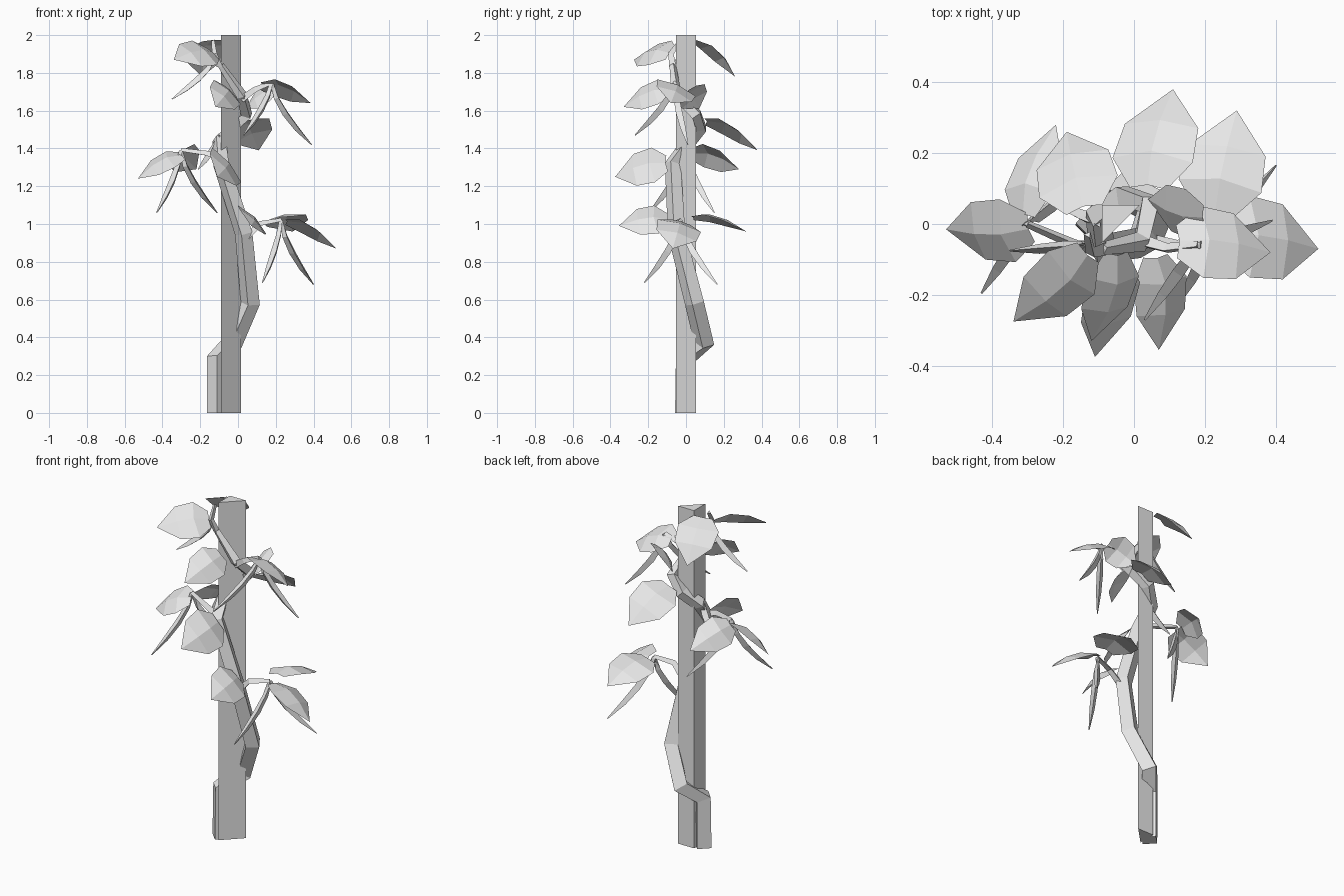
import bpy, math
from mathutils import Vector, Matrix

grey = bpy.data.materials.new("light grey")
grey.diffuse_color = (0.8, 0.8, 0.8, 1)


def make(name, verts, faces):
    me = bpy.data.meshes.new(name)
    me.from_pydata([tuple(v) for v in verts], [], faces)
    me.materials.append(grey)
    ob = bpy.data.objects.new(name, me)
    bpy.context.collection.objects.link(ob)
    return ob


def tube(name, pts, radii, sides=3):
    """Sweep a low-poly section along a path."""
    pts = [Vector(p) for p in pts]
    verts, faces, n = [], [], len(pts)
    ref = None
    for i, p in enumerate(pts):
        t = (pts[min(i + 1, n - 1)] - pts[max(i - 1, 0)]).normalized()
        if i == 0 and abs(t.z) > 0.8:
            t = Vector((0, 0, 1))
        if ref is None:
            ref = Vector((-1, 0, 0)) if abs(t.x) < 0.8 else Vector((0, 0, 1))
        ref = (ref - t * ref.dot(t)).normalized()
        side = t.cross(ref)
        for k in range(sides):
            a = 2 * math.pi * k / sides
            verts.append(p + (ref * math.cos(a) + side * math.sin(a)) * radii[i])
    for i in range(n - 1):
        for k in range(sides):
            a, b = i * sides + k, i * sides + (k + 1) % sides
            faces.append((a, b, b + sides, a + sides))
    faces.append(tuple(reversed(range(sides))))
    faces.append(tuple(range((n - 1) * sides, n * sides)))
    return make(name, verts, faces)


def leaf(name, base, tip, width, roll):
    """Heart-like drooping leaf with a raised midrib, banked down to its left."""
    base, tip = Vector(base), Vector(tip)
    d = tip - base
    side = d.cross(Vector((0, 0, 1))).normalized()
    side = Matrix.Rotation(math.radians(-roll), 3, d) @ side
    up = side.cross(d).normalized()
    L = d.length
    # fraction along, half width, height of the edge
    rows = [(0.0, 0.22, 0.0), (0.25, 0.48, 0.06), (0.6, 0.44, 0.05)]
    mids = [(0.02, 0.03), (0.3, 0.14), (0.62, 0.12)]
    verts, faces = [], []
    for (f, w, h), (fm, hm) in zip(rows, mids):
        c = base + d * f + up * (h * L)
        verts += [c - side * w * width, base + d * fm + up * (hm * L), c + side * w * width]
    verts.append(tip)
    for i in (0, 3):
        faces += [(i + 1, i + 4, i + 3, i), (i + 2, i + 5, i + 4, i + 1)]
    faces += [(9, 6, 7), (9, 7, 8)]
    return make(name, verts, faces)


def strand(name, a, tip):
    """Thin young leaf that hangs down, then flares outward to a point."""
    a, tip = Vector(a), Vector(tip)
    pts = []
    for f in (0, 0.25, 0.5, 0.75, 1):
        h = f ** 1.5
        pts.append(Vector((a.x + (tip.x - a.x) * h, a.y + (tip.y - a.y) * h,
                           a.z + (tip.z - a.z) * f)))
    tube(name, pts, [0.012, 0.017, 0.020, 0.016, 0.003])


# Support post: right-angled triangular prism
tri = [(-0.09, -0.053), (0.015, 0.053), (-0.09, 0.053)]
make("post", [(x, y, z) for z in (0, 2) for x, y in tri],
     [(0, 2, 1), (3, 4, 5), (0, 1, 4, 3), (1, 2, 5, 4), (2, 0, 3, 5)])

# Main stem winding around the post
tube("stem",
     [(-0.11, -0.003, 0), (-0.11, 0.0, 0.29), (-0.03, 0.095, 0.37), (0.065, 0.045, 0.58),
      (0.03, -0.05, 0.95), (-0.09, -0.07, 1.32), (-0.10, 0.02, 1.44), (-0.03, 0.08, 1.51),
      (0.045, 0.055, 1.58), (0.02, -0.05, 1.68), (-0.09, -0.07, 1.84)],
     [0.055, 0.055, 0.055, 0.052, 0.048, 0.044, 0.04, 0.036, 0.036, 0.03, 0.018], 4)

# Leaf stalks
stalks = [
    [(0.05, -0.05, 0.93), (0.12, -0.06, 1.0), (0.23, -0.03, 1.02)],
    [(-0.09, -0.07, 1.34), (-0.16, -0.06, 1.37), (-0.30, 0.0, 1.39)],
    [(0.02, -0.05, 1.66), (0.09, -0.07, 1.71), (0.18, -0.06, 1.75)],
    [(-0.09, -0.07, 1.83), (-0.12, -0.08, 1.90), (-0.13, -0.03, 1.97)],
]
for i, p in enumerate(stalks):
    tube(f"stalk_{i + 1}", p, [0.022, 0.017, 0.012])

# Broad leaves: base, tip, width, bank angle
leaves = [
    ((0.04, 0.10, 1.54), (0.11, 0.38, 1.39), 0.25, 22),
    ((0.23, 0.03, 1.03), (0.29, 0.32, 0.96), 0.25, 10),
    ((0.25, -0.03, 1.01), (0.52, -0.07, 0.87), 0.25, 18),
    ((0.12, -0.05, 1.73), (0.385, -0.08, 1.64), 0.23, 25),
    ((0.20, 0.02, 1.71), (0.04, 0.07, 1.61), 0.18, 40),
    ((0.06, -0.09, 1.02), (0.07, -0.355, 0.99), 0.22, 45),
    ((-0.06, -0.10, 1.32), (-0.11, -0.375, 1.25), 0.25, 52),
    ((-0.05, -0.08, 1.71), (-0.12, -0.33, 1.62), 0.20, 45),
    ((-0.13, -0.08, 1.90), (-0.34, -0.275, 1.87), 0.23, 36),
    ((-0.14, 0.04, 1.97), (-0.19, 0.26, 1.78), 0.24, 5),
    ((-0.29, -0.01, 1.36), (-0.53, -0.015, 1.24), 0.21, 28),
    ((-0.31, 0.02, 1.37), (-0.22, 0.28, 1.29), 0.19, 45),
]
for i, (b, t, w, r) in enumerate(leaves):
    leaf(f"leaf_{i + 1}", b, t, w, r)

# Hanging strands: start, tip
strands = [
    ((0.23, -0.03, 1.02), (0.40, 0.165, 0.68)),
    ((0.23, -0.03, 1.02), (0.13, -0.22, 0.69)),
    ((0.18, -0.06, 1.75), (0.39, 0.01, 1.42)),
    ((0.18, -0.06, 1.75), (0.03, -0.27, 1.47)),
    ((-0.30, 0.0, 1.39), (-0.43, -0.195, 1.06)),
    ((-0.30, 0.0, 1.39), (-0.11, 0.15, 1.06)),
    ((-0.13, -0.06, 1.87), (-0.35, -0.075, 1.66)),
    ((-0.10, 0.0, 1.47), (-0.21, 0.05, 1.29)),
]
for i, (a, t) in enumerate(strands):
    strand(f"strand_{i + 1}", a, t)
